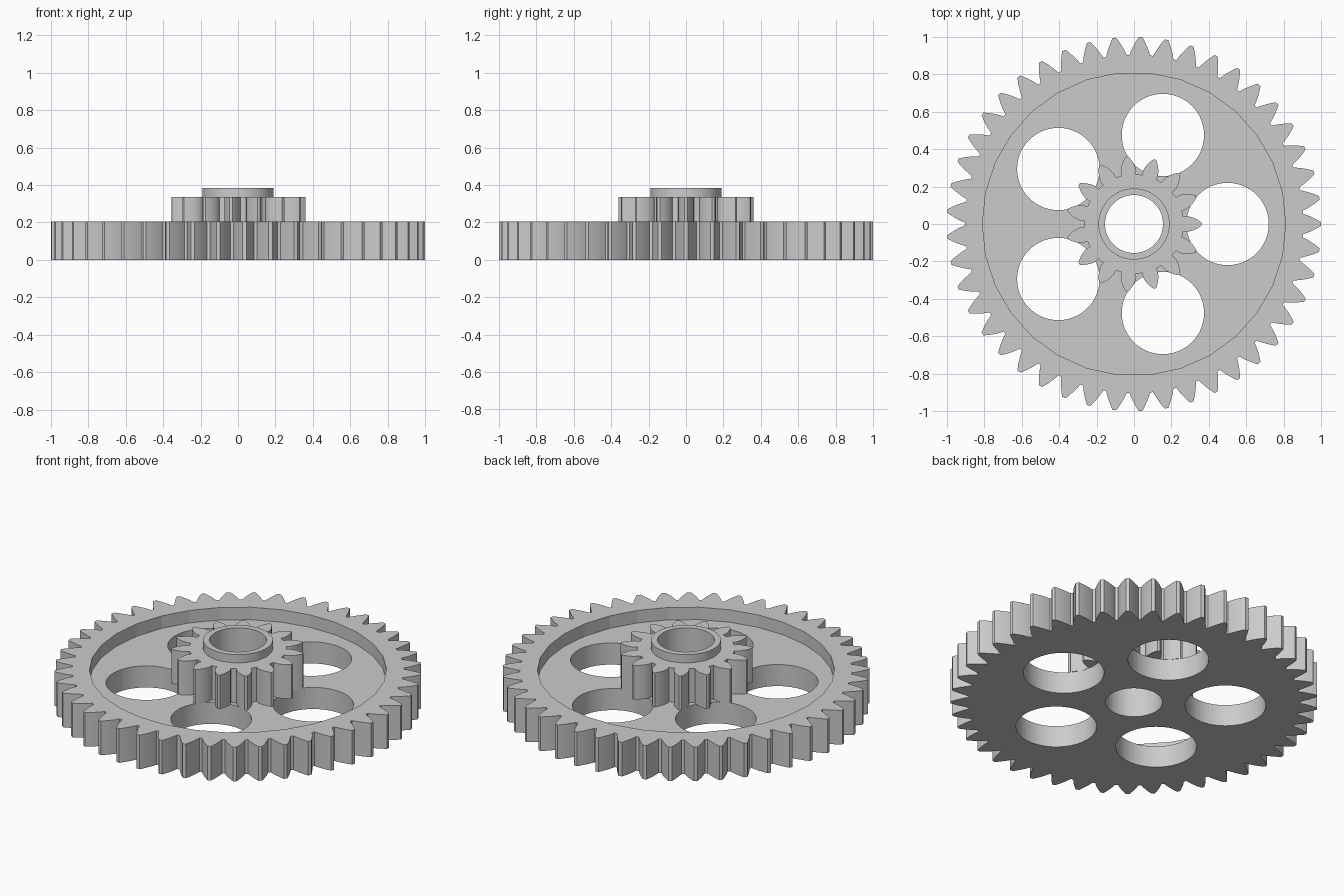
import bpy, bmesh, math
from math import cos, sin, tan, acos, pi, tau

if "Cube" in bpy.data.objects:
    bpy.data.objects.remove(bpy.data.objects["Cube"])

MODULE = 2 / 47
PRESSURE = math.radians(28)

grey = bpy.data.materials.new("plain_grey")
grey.use_nodes = True
colour = (0.6, 0.6, 0.6, 1)
grey.diffuse_color = colour
grey.node_tree.nodes["Principled BSDF"].inputs["Base Color"].default_value = colour


def involute(angle):
    return tan(angle) - angle


def gear_outline(teeth, steps=6):
    """Closed involute outline with one tooth centred on +x."""
    pitch = MODULE * teeth / 2
    base = pitch * cos(PRESSURE)
    root, tip = pitch - 1.25 * MODULE, pitch + MODULE
    flank = []
    start = max(root, base)
    if root < base:
        flank.append((root, pi / (2 * teeth) + involute(PRESSURE)))
    for i in range(steps + 1):
        r = start + (tip - start) * i / steps
        half = pi / (2 * teeth) + involute(PRESSURE) - involute(acos(min(1, base / r)))
        flank.append((r, half))
    tooth = [(r, -a) for r, a in flank] + [(tip, 0)] + flank[::-1]
    return [(r * cos(a + tau * k / teeth), r * sin(a + tau * k / teeth))
            for k in range(teeth) for r, a in tooth]


def circle(radius, sides=64, cx=0, cy=0):
    return [(cx + radius * cos(tau * i / sides), cy + radius * sin(tau * i / sides))
            for i in range(sides)]


def prism(name, outline, bottom, top):
    """Extrude a flat outline between two heights."""
    bm = bmesh.new()
    face = bm.faces.new([bm.verts.new((x, y, bottom)) for x, y in outline])
    ext = bmesh.ops.extrude_face_region(bm, geom=[face])
    for v in ext["geom"]:
        if isinstance(v, bmesh.types.BMVert):
            v.co.z = top
    bmesh.ops.recalc_face_normals(bm, faces=bm.faces)
    mesh = bpy.data.meshes.new(name)
    bm.to_mesh(mesh)
    bm.free()
    mesh.materials.append(grey)
    obj = bpy.data.objects.new(name, mesh)
    bpy.context.collection.objects.link(obj)
    return obj


def combine(obj, others, operation):
    """Apply booleans with the other objects, then remove them."""
    for other in others:
        mod = obj.modifiers.new("boolean", 'BOOLEAN')
        mod.operation, mod.solver, mod.object = operation, 'EXACT', other
    graph = bpy.context.evaluated_depsgraph_get()
    mesh = bpy.data.meshes.new_from_object(obj.evaluated_get(graph))
    obj.modifiers.clear()
    obj.data = mesh
    for other in others:
        bpy.data.objects.remove(other)


# Large wheel with a sunken web, five round windows and a bore
wheel = prism("large_gear", gear_outline(45), 0, 0.205)
cutters = [prism("recess_cutter", circle(0.81, 30), 0.13, 0.4),
           prism("bore_cutter", circle(0.155), -0.1, 0.5)]
for k in range(5):
    a = tau * k / 5
    cutters.append(prism("window_cutter", circle(0.22, 64, 0.5 * cos(a), 0.5 * sin(a)), -0.1, 0.4))
combine(wheel, cutters, 'DIFFERENCE')

# Small gear standing on the web, with a collar on top
pinion = prism("small_gear", gear_outline(15), 0.13, 0.335)
combine(pinion, [prism("collar", circle(0.19), 0.3, 0.385)], 'UNION')
combine(pinion, [prism("bore_cutter", circle(0.155), -0.1, 0.5)], 'DIFFERENCE')
